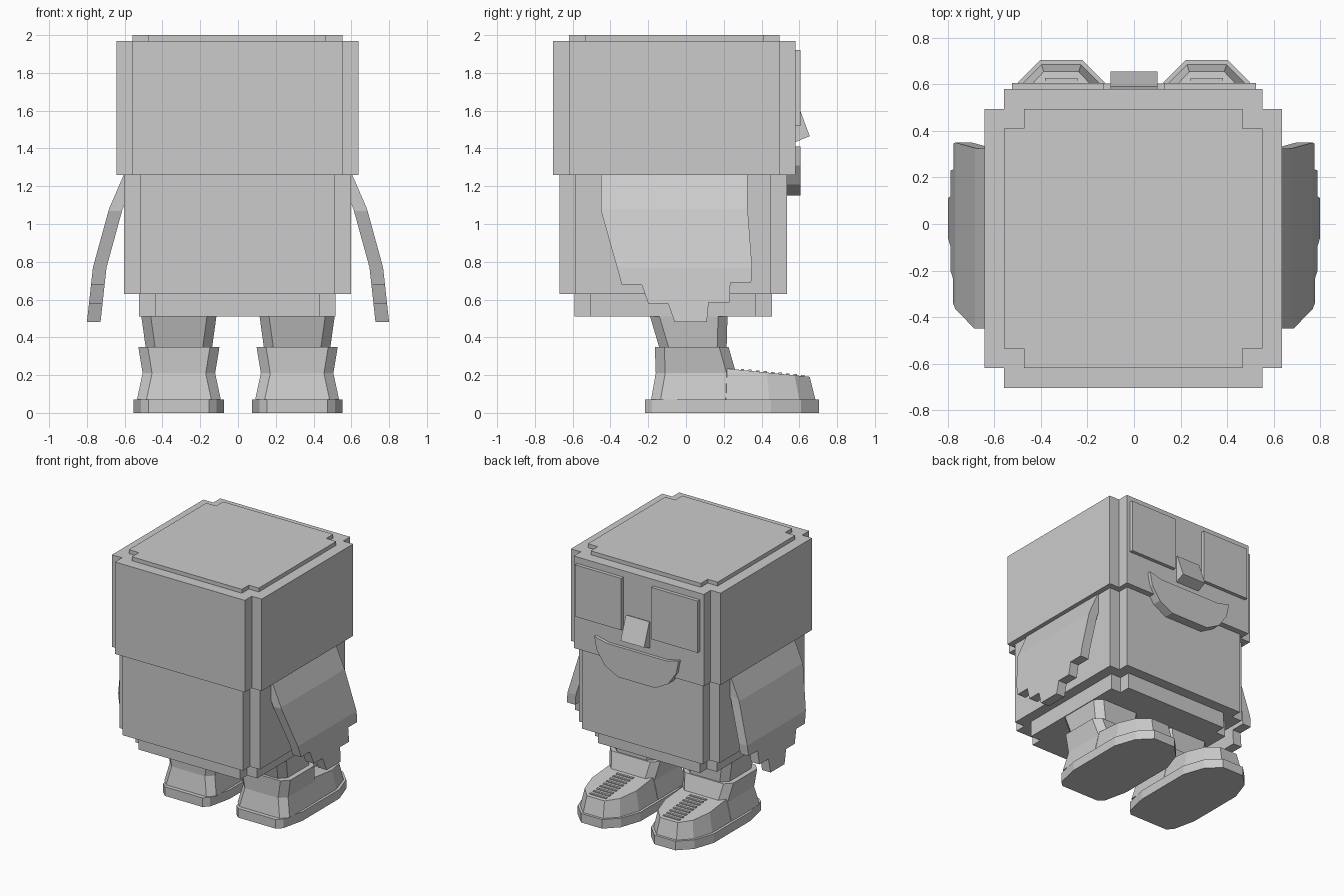
import bpy
import bmesh
from mathutils import Vector

cube = bpy.data.objects.get("Cube")
if cube:
    bpy.data.objects.remove(cube, do_unlink=True)

grey = bpy.data.materials.new("plain grey")
grey.use_nodes = True
grey.diffuse_color = (0.6, 0.6, 0.6, 1)
grey.node_tree.nodes["Principled BSDF"].inputs["Base Color"].default_value = (0.6, 0.6, 0.6, 1)


def finish(name, bm):
    bmesh.ops.recalc_face_normals(bm, faces=bm.faces)
    mesh = bpy.data.meshes.new(name)
    bm.to_mesh(mesh)
    bm.free()
    mesh.materials.append(grey)
    obj = bpy.data.objects.new(name, mesh)
    bpy.context.collection.objects.link(obj)
    return obj


def loft(name, rings):
    """Skin a stack of matching rings and cap both ends."""
    bm = bmesh.new()
    loops = [[bm.verts.new(p) for p in ring] for ring in rings]
    for low, high in zip(loops, loops[1:]):
        for i in range(len(low)):
            j = (i + 1) % len(low)
            bm.faces.new((low[i], low[j], high[j], high[i]))
    bm.faces.new(loops[0])
    bm.faces.new(loops[-1])
    return finish(name, bm)


def notched_block(name, half, y0, y1, z0, z1, n=0.085):
    """Block whose four upright corners are notched."""
    cx, cy, hy = -0.003, (y0 + y1) / 2, (y1 - y0) / 2
    corner = [(half, hy - n), (half - n, hy - n), (half - n, hy)]
    outline = corner + [(-x, y) for x, y in reversed(corner)]
    outline += [(-x, -y) for x, y in corner] + [(x, -y) for x, y in reversed(corner)]
    return loft(name, [[(cx + x, cy + y, z) for x, y in outline] for z in (z0, z1)])


def box_ring(cx, half, y0, y1, z, c=0.05):
    """Rectangle with cut corners at height z."""
    pts = [(half, y0 + c), (half, y1 - c), (half - c, y1), (c - half, y1),
           (-half, y1 - c), (-half, y0 + c), (c - half, y0), (half - c, y0)]
    return [(cx + x, y, z) for x, y in pts]


# Head, cap and body
notched_block("head", 0.64, -0.705, 0.58, 1.26, 1.97)
notched_block("head_cap", 0.555, -0.62, 0.495, 1.97, 2.0)
notched_block("body", 0.6, -0.67, 0.535, 0.63, 1.26)
notched_block("body_base", 0.52, -0.59, 0.455, 0.51, 0.63)

# Nose wedge and mouth plate
nose = [(0.57, 1.43), (0.655, 1.465), (0.59, 1.64), (0.57, 1.633)]
loft("nose", [[(x, y, z) for y, z in nose] for x in (-0.1, 0.1)])
half_mouth = [(0.16, 1.15), (0.27, 1.21), (0.34, 1.31), (0.36, 1.41), (0.25, 1.385)]
mouth = half_mouth + [(-x, z) for x, z in reversed(half_mouth)]
loft("mouth", [[(x, y, z) for x, z in mouth] for y in (0.53, 0.605)])

# Arm outline with stepped fingers (y, z), and its outward bend (z, x)
arm_outline = [(-0.45, 1.26), (-0.45, 1.07), (-0.34, 0.68), (-0.235, 0.68), (-0.2, 0.58),
               (-0.095, 0.58), (-0.06, 0.48), (0.11, 0.48), (0.12, 0.585), (0.23, 0.585),
               (0.235, 0.69), (0.345, 0.69), (0.35, 0.77), (0.325, 1.1), (0.325, 1.26)]
arm_bend = [(0.48, 0.8), (0.77, 0.768), (1.08, 0.683), (1.26, 0.605)]


def bend(z):
    for (z0, x0), (z1, x1) in zip(arm_bend, arm_bend[1:]):
        if z <= z1:
            break
    return x0 + (x1 - x0) * (z - z0) / (z1 - z0)


def arm(name, side):
    obj = loft(name, [[(x, y, z) for y, z in arm_outline] for x in (0, -0.072)])
    bm = bmesh.new()
    bm.from_mesh(obj.data)
    for z, _ in arm_bend[1:3]:
        bmesh.ops.bisect_plane(bm, geom=bm.verts[:] + bm.edges[:] + bm.faces[:],
                               plane_co=Vector((0, 0, z)), plane_no=Vector((0, 0, 1)))
    for v in bm.verts:
        v.co.x = side * (v.co.x + bend(v.co.z))
    bmesh.ops.recalc_face_normals(bm, faces=bm.faces)
    bm.to_mesh(obj.data)
    bm.free()


# Foot half outlines (half width, y) for the sole and the toe of the shoe
sole = [(0.16, -0.217), (0.2, -0.18), (0.24, 0), (0.24, 0.45), (0.185, 0.61), (0.09, 0.705)]
toe_low = [(0.2, 0), (0.22, 0.2), (0.22, 0.44), (0.17, 0.6), (0.085, 0.685)]
toe_top = [(0.18, 0), (0.185, 0.2), (0.19, 0.43), (0.15, 0.575), (0.075, 0.655)]


def mirrored(cx, half, height):
    pts = half + [(-x, y) for x, y in reversed(half)]
    return [(cx + x, y, height(y)) for x, y in pts]


def slope(y):
    return 0.23 - 0.1 * (y - 0.265)


for label, side in (("left", 1), ("right", -1)):
    arm(label + "_arm", side)

    # Eye plate
    xs = [side * 0.13, side * 0.525]
    eye = [(xs[0], 1.52), (xs[1], 1.52), (xs[1], 1.92), (xs[0], 1.92)]
    loft(label + "_eye", [[(x, y, z) for x, z in eye] for y in (0.57, 0.607)])

    # Leg and shoe
    cx = side * 0.313
    loft(label + "_leg", [box_ring(cx, 0.175, -0.14, 0.215, 0.34),
                          box_ring(cx, 0.2, -0.193, 0.22, 0.52)])
    loft(label + "_ankle", [box_ring(cx, 0.222, -0.185, 0.26, 0.07),
                            box_ring(cx, 0.192, -0.16, 0.265, 0.21),
                            box_ring(cx, 0.215, -0.165, 0.225, 0.35)])
    loft(label + "_toe", [mirrored(cx, toe_low, lambda y: 0.07), mirrored(cx, toe_top, slope)])
    loft(label + "_sole", [mirrored(cx, sole, lambda y: z) for z in (0, 0.07)])

    # Thin laces across the slope of the shoe
    for i in range(9):
        y = 0.29 + 0.04 * i
        z = slope(y)
        lace = [(y, z - 0.01), (y + 0.018, z - 0.01), (y + 0.018, z + 0.006), (y, z + 0.006)]
        loft(f"{label}_lace_{i + 1}", [[(cx + w, a, b) for a, b in lace] for w in (-0.07, 0.07)])
